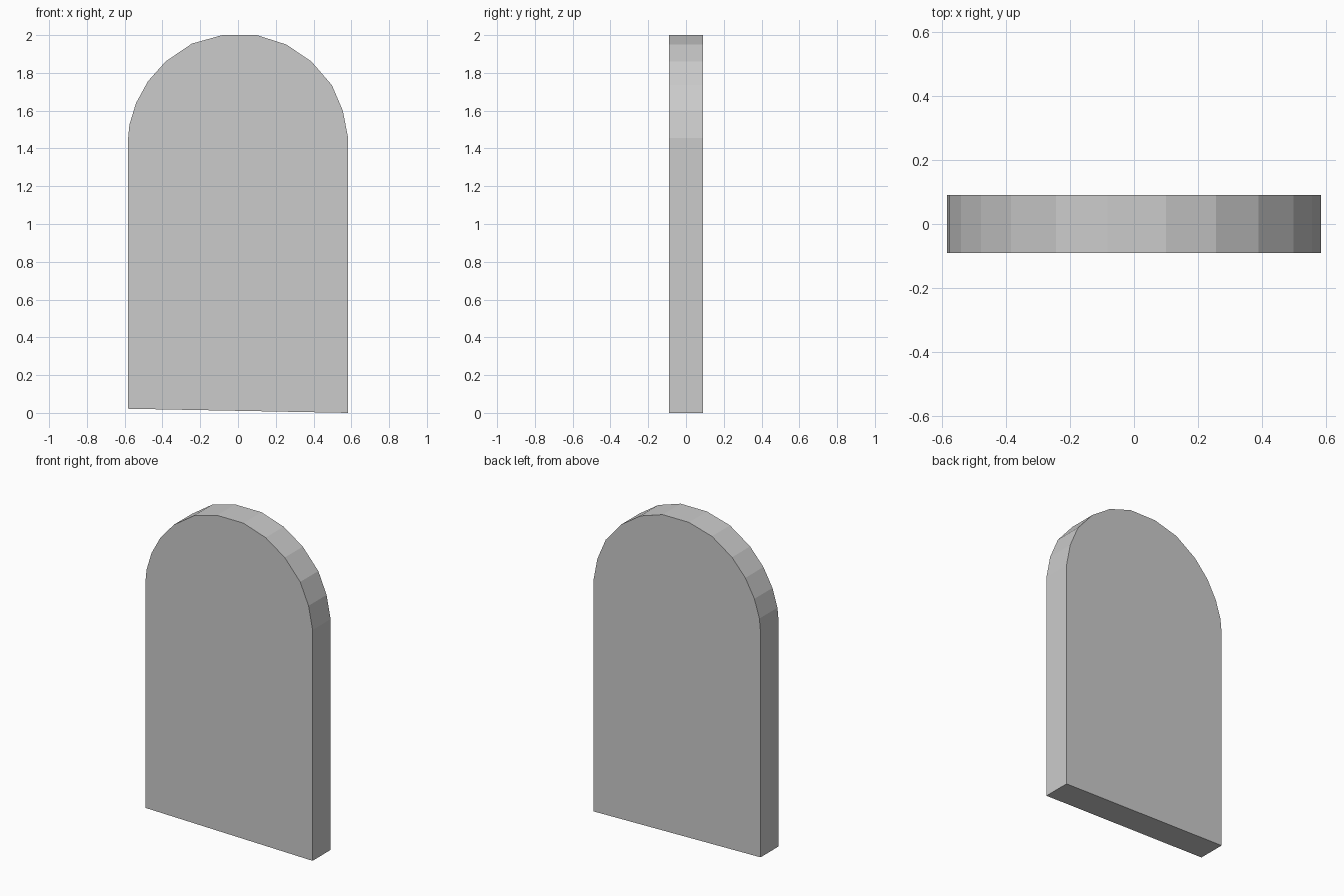
import bpy
import bmesh

if "Cube" in bpy.data.objects:
    bpy.data.objects.remove(bpy.data.objects["Cube"])

HALF_DEPTH = 0.09

# Arched slab outline (x, z), with a slightly slanted base
outline = [
    (-0.583, 0.022), (0.583, 0.0),
    (0.583, 1.455), (0.555, 1.60), (0.497, 1.735), (0.389, 1.86),
    (0.256, 1.95), (0.10, 2.0), (-0.083, 2.0), (-0.244, 1.955),
    (-0.384, 1.86), (-0.477, 1.755), (-0.54, 1.64), (-0.575, 1.525),
    (-0.583, 1.44),
]

# Front face, extruded to the back
bm = bmesh.new()
front = bm.faces.new([bm.verts.new((x, -HALF_DEPTH, z)) for x, z in outline])
result = bmesh.ops.extrude_face_region(bm, geom=[front], use_keep_orig=True)
back_verts = [g for g in result["geom"] if isinstance(g, bmesh.types.BMVert)]
bmesh.ops.translate(bm, verts=back_verts, vec=(0, 2 * HALF_DEPTH, 0))
bmesh.ops.recalc_face_normals(bm, faces=bm.faces)

mesh = bpy.data.meshes.new("arched_slab")
bm.to_mesh(mesh)
bm.free()
slab = bpy.data.objects.new("arched_slab", mesh)
bpy.context.collection.objects.link(slab)
